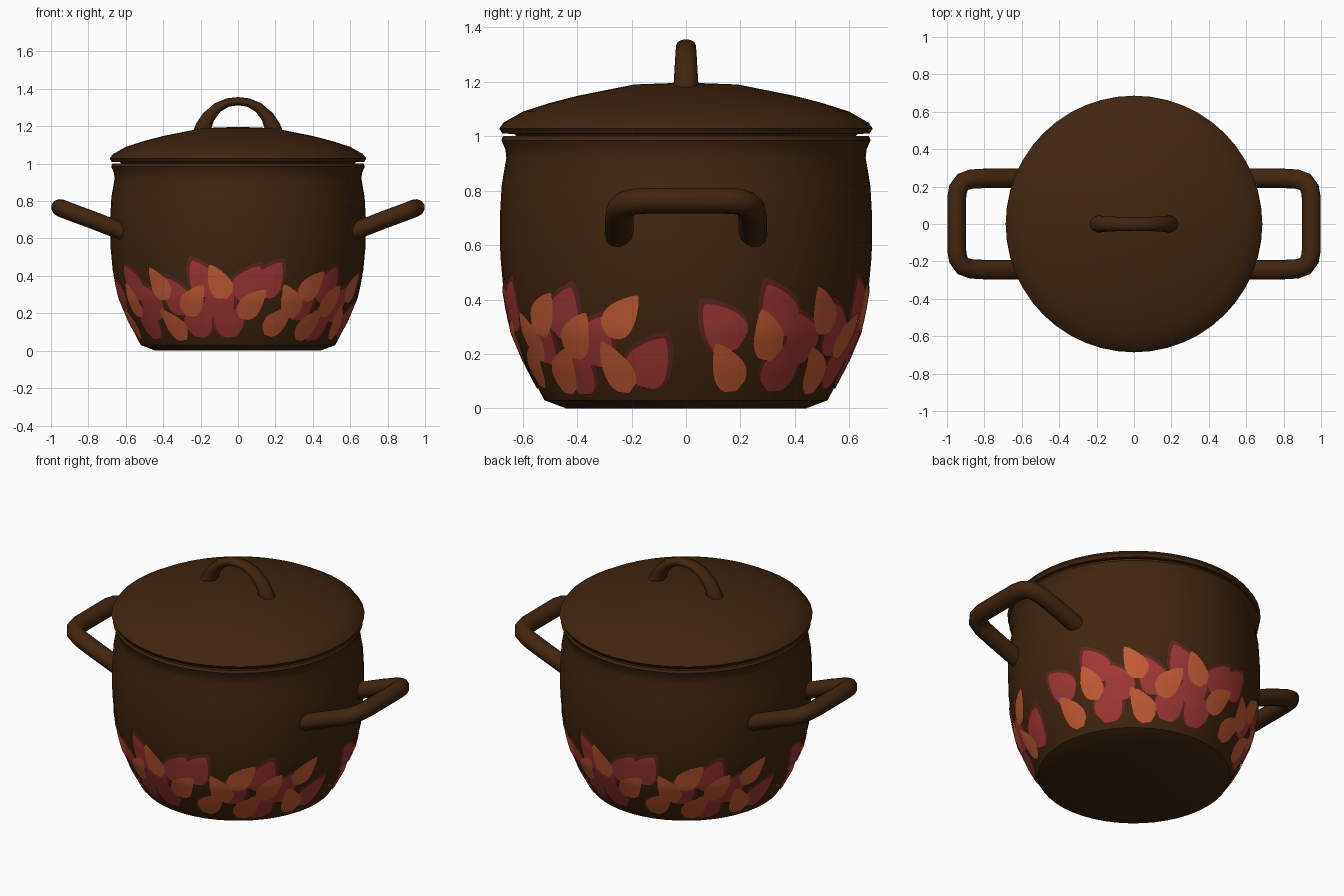
import bpy, bmesh, math
from mathutils import Vector

cube = bpy.data.objects.get("Cube")
if cube:
    bpy.data.objects.remove(cube, do_unlink=True)


def material(name, rgb):
    mat = bpy.data.materials.new(name)
    mat.use_nodes = True
    colour = (*rgb, 1)
    mat.diffuse_color = colour
    bsdf = next(n for n in mat.node_tree.nodes if n.type == 'BSDF_PRINCIPLED')
    bsdf.inputs["Base Color"].default_value = colour
    bsdf.inputs["Roughness"].default_value = 0.6
    return mat


BROWN = material("dark brown enamel", (.052, .019, .005))
MAROON = material("maroon leaf edge", (.12, .02, .015))
RED = material("red leaf", (.36, .04, .037))
ORANGE = material("orange leaf", (.55, .105, .035))


def finish(name, bm, mat, angle=40, closed=True):
    if closed:
        bmesh.ops.recalc_face_normals(bm, faces=bm.faces)
    mesh = bpy.data.meshes.new(name)
    bm.to_mesh(mesh)
    bm.free()
    mesh.materials.append(mat)
    obj = bpy.data.objects.new(name, mesh)
    bpy.context.collection.objects.link(obj)
    bpy.ops.object.select_all(action='DESELECT')
    obj.select_set(True)
    bpy.context.view_layer.objects.active = obj
    bpy.ops.object.shade_smooth_by_angle(angle=math.radians(angle))
    return obj


def lathe(name, profile, segments=48):
    bm = bmesh.new()
    verts = [bm.verts.new((r, 0, z)) for r, z in profile]
    edges = [bm.edges.new(pair) for pair in zip(verts, verts[1:])]
    bmesh.ops.spin(bm, geom=verts + edges, axis=(0, 0, 1), cent=(0, 0, 0),
                   angle=math.tau, steps=segments)
    bmesh.ops.remove_doubles(bm, verts=bm.verts, dist=.0005)
    return finish(name, bm, BROWN)


def sweep(name, path, normal, radii, sides=12):
    """Elliptical tube along a planar path; radii are (in plane, across plane)."""
    bm = bmesh.new()
    path = [Vector(p) for p in path]
    normal = Vector(normal).normalized()
    rings = []
    for i, p in enumerate(path):
        ahead = path[min(i + 1, len(path) - 1)] - p
        behind = p - path[max(i - 1, 0)]
        tangent = (ahead.normalized() + behind.normalized()).normalized()
        side = normal.cross(tangent)
        a, b = radii[i]
        rings.append([bm.verts.new(p + side * a * math.cos(k * math.tau / sides)
                                   + normal * b * math.sin(k * math.tau / sides))
                      for k in range(sides)])
    for r, s in zip(rings, rings[1:]):
        for k in range(sides):
            n = (k + 1) % sides
            bm.faces.new((r[k], r[n], s[n], s[k]))
    bm.faces.new(rings[0])
    bm.faces.new(rings[-1])
    return finish(name, bm, BROWN, 60)


# Pot body: outer wall, rim, then inner wall
outer = [(.44, 0), (.52, .03), (.583, .15), (.638, .28), (.67, .43), (.682, .56),
         (.684, .7), (.677, .82), (.66, .92), (.663, .95), (.678, .985), (.672, 1)]
inner = [(.635, 1), (.625, .92), (.64, .6), (.5, .1), (0, .06)]
lathe("pot_body", [(0, 0)] + outer + inner)

# Lid with a plug that sits in the rim
lathe("lid", [(0, .97), (.6, .97), (.63, 1.008), (.675, 1.01), (.686, 1.028),
              (.67, 1.05), (.6, 1.09), (.5, 1.122), (.4, 1.148), (.19, 1.19), (0, 1.197)])

# Arched grip on the lid
half_arch = [(.195, 1.16), (.183, 1.2), (.158, 1.25), (.11, 1.3), (.055, 1.327)]
arch = [(-x, 0, z) for x, z in half_arch] + [(0, 0, 1.334)]
arch += [(x, 0, z) for x, z in reversed(half_arch)]
grip = [(.047, .046), (.043, .045), (.035, .042), (.027, .039), (.023, .037)]
sweep("lid_handle", arch, (0, 1, 0), grip + [(.022, .036)] + grip[::-1])

# Side handles: upward sloping rounded loops
half_loop = [(.58, .245, .622), (.78, .245, .7), (.87, .24, .733), (.915, .225, .75),
             (.94, .19, .76), (.948, .14, .763)]
loop = half_loop + [(x, -y, z) for x, y, z in reversed(half_loop)]
for name, s in (("left_handle", 1), ("right_handle", -1)):
    sweep(name, [(s * x, y, z) for x, y, z in loop], (-.38 * s, 0, 1),
          [(.052, .047)] * len(loop))


# Leaf decoration: thin teardrop sheets that hug the wall
def wall_radius(z):
    for (r0, z0), (r1, z1) in zip(outer, outer[1:]):
        if z <= z1:
            return r0 + (r1 - r0) * (z - z0) / (z1 - z0)
    return outer[-1][0]


def add_leaf(bm, turn, height, tilt, length, width, lift, shift=0):
    rows, cols = 10, 4
    c, s = math.cos(math.radians(tilt)), math.sin(math.radians(tilt))
    grid = []
    for i in range(rows + 1):
        f = i / rows
        half = width * (.06 + math.sin(math.pi * f ** .8) ** .7 * (1 - .4 * f)) / 1.5
        row = []
        for j in range(cols + 1):
            u, v = (2 * j / cols - 1) * half, (f - .5) * length + shift
            z = height + v * c - u * s
            a = math.radians(turn) + (u * c + v * s) / wall_radius(height)
            r = wall_radius(z) + lift
            row.append(bm.verts.new((r * math.sin(a), -r * math.cos(a), z)))
        grid.append(row)
    for low, high in zip(grid, grid[1:]):
        for j in range(cols):
            bm.faces.new((low[j], low[j + 1], high[j + 1], high[j]))


# Each leaf: angle from the front, height, tilt
orange_leaves = [(-75, .15, -30), (-62, .27, -20), (-40, .36, -30), (-36, .14, -35),
                 (-22, .27, 38), (-9, .37, -25), (7, .25, 42), (21, .16, 42),
                 (26, .265, -25), (37, .35, 42), (40, .14, 35), (51, .27, 35),
                 (64, .15, -20), (69, .34, 42)]
red_leaves = [(-78, .3, -40), (-59, .36, -30), (-53, .16, 20), (-48, .26, -30),
              (-31, .29, -25), (-17, .385, -28), (-20, .17, 30), (-6, .17, -30),
              (-8, .27, 30), (5, .36, 32), (15, .38, 32), (33, .26, 30),
              (47, .15, 20), (47, .35, 28), (58, .25, 35), (77, .17, 35)]

edge_bm, red_bm, orange_bm = bmesh.new(), bmesh.new(), bmesh.new()
for half_turn in (0, 180):
    for t, z, tilt in orange_leaves:
        add_leaf(orange_bm, t + half_turn, z, tilt, .2, .105, .008)
    for t, z, tilt in red_leaves:
        add_leaf(red_bm, t + half_turn, z, tilt, .21, .13, .0055)
        add_leaf(edge_bm, t + half_turn, z, tilt, .235, .15, .003, .015)
finish("leaf_edges", edge_bm, MAROON, closed=False)
finish("red_leaves", red_bm, RED, closed=False)
finish("orange_leaves", orange_bm, ORANGE, closed=False)
